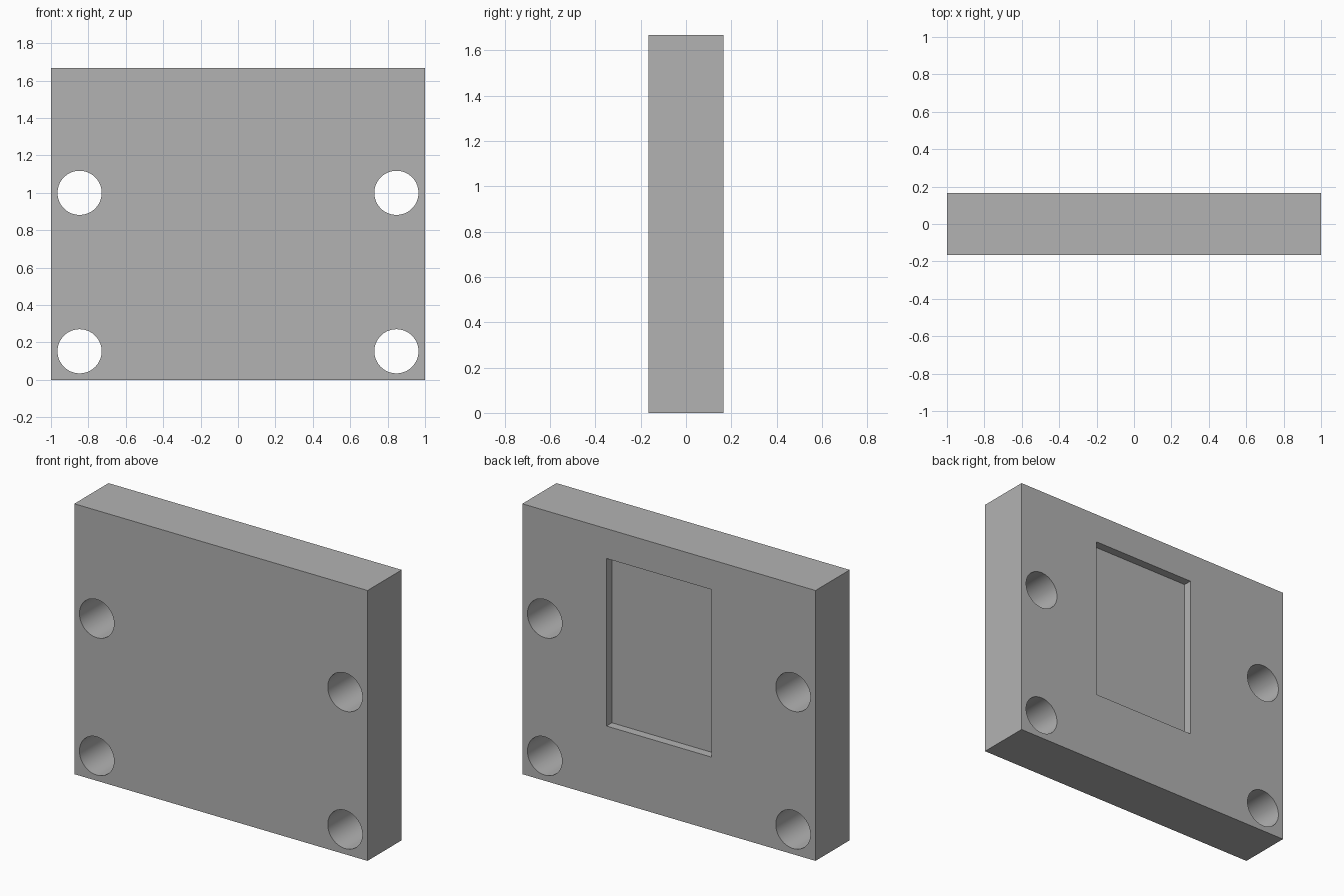
import bpy
import math

default = bpy.data.objects.get("Cube")
if default:
    bpy.data.objects.remove(default, do_unlink=True)

WIDTH, DEPTH, HEIGHT = 2.0, 0.333, 1.667

grey = bpy.data.materials.new("plain_grey")
colour = (0.448, 0.448, 0.448, 1.0)
grey.diffuse_color = colour
grey.use_nodes = True
grey.node_tree.nodes["Principled BSDF"].inputs["Base Color"].default_value = colour


def finish(name):
    obj = bpy.context.object
    obj.name = name
    obj.data.materials.append(grey)
    bpy.ops.object.transform_apply(location=True, rotation=True, scale=True)
    return obj


def box(name, low, high):
    centre = [(a + b) / 2 for a, b in zip(low, high)]
    bpy.ops.mesh.primitive_cube_add(size=1, location=centre)
    bpy.context.object.scale = [b - a for a, b in zip(low, high)]
    return finish(name)


def cut(target, cutter):
    cutter.hide_render = True
    mod = target.modifiers.new("cut", "BOOLEAN")
    mod.operation = "DIFFERENCE"
    mod.solver = "EXACT"
    mod.object = cutter
    bpy.ops.object.select_all(action="DESELECT")
    target.select_set(True)
    bpy.context.view_layer.objects.active = target
    bpy.ops.object.modifier_apply(modifier=mod.name)
    bpy.data.objects.remove(cutter, do_unlink=True)


# Thick rectangular plate
plate = box("mounting_plate", (-WIDTH / 2, -DEPTH / 2, 0), (WIDTH / 2, DEPTH / 2, HEIGHT))

# Shallow rectangular pocket in the back
cut(plate, box("pocket_cutter", (-0.292, DEPTH / 2 - 0.053, 0.45), (0.426, DEPTH, 1.483)))

# Four round through holes
for x in (-0.847, 0.847):
    for z in (0.153, 1.0):
        bpy.ops.mesh.primitive_cylinder_add(
            vertices=64, radius=0.118, depth=1,
            location=(x, 0, z), rotation=(math.pi / 2, 0, 0))
        cut(plate, finish("hole_cutter"))

bpy.ops.object.shade_smooth_by_angle(angle=math.radians(30))
